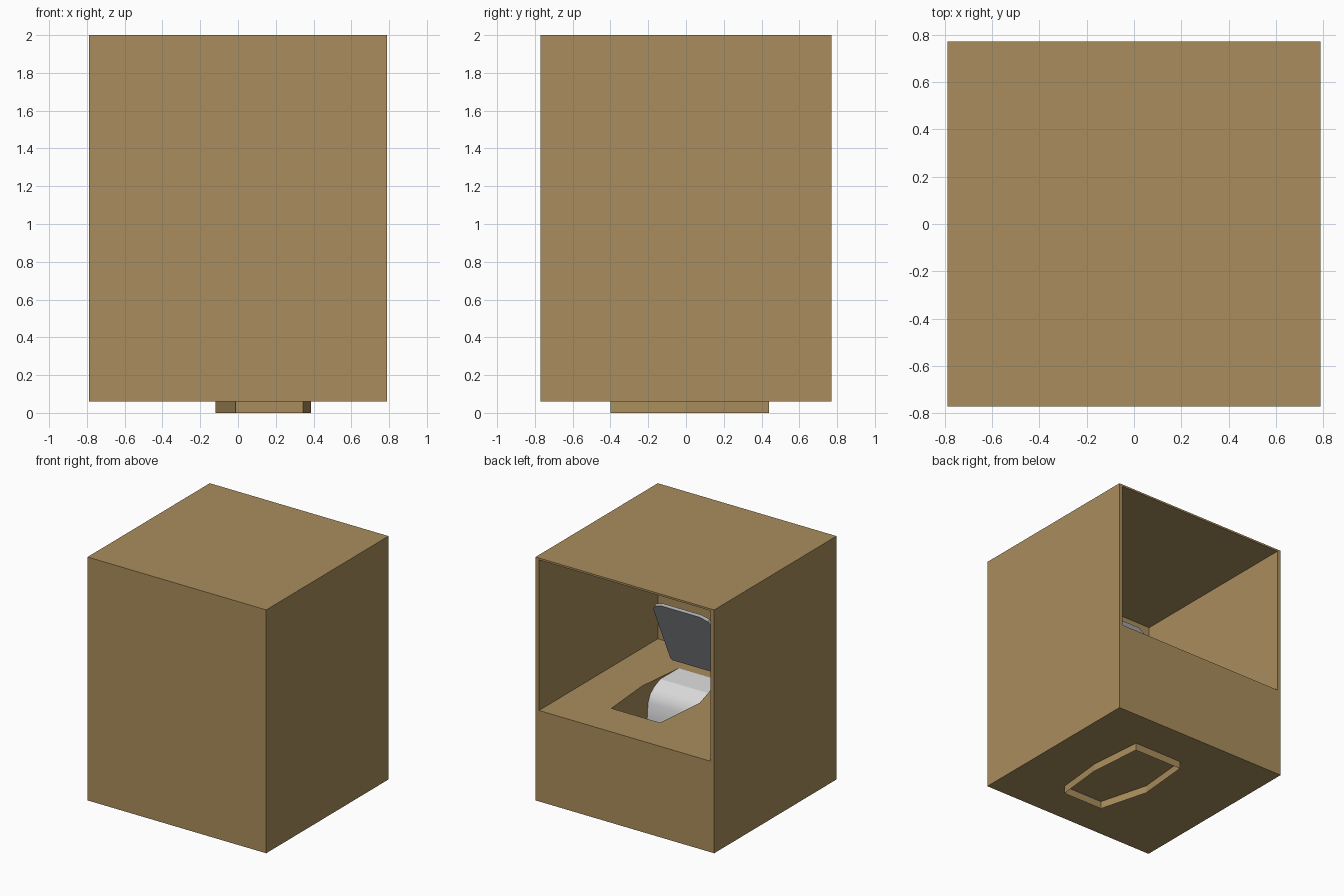
import bpy, bmesh
from math import radians
from mathutils import Vector

if "Cube" in bpy.data.objects:
    bpy.data.objects.remove(bpy.data.objects["Cube"], do_unlink=True)


def material(name, rgb):
    m = bpy.data.materials.new(name)
    m.use_nodes = True
    m.diffuse_color = (*rgb, 1)
    bsdf = next(n for n in m.node_tree.nodes if n.type == "BSDF_PRINCIPLED")
    bsdf.inputs["Base Color"].default_value = (*rgb, 1)
    return m


WOOD = material("tan wood", (0.40, 0.27, 0.11))
WHITE = material("white plastic", (0.69, 0.69, 0.69))
GREY = material("grey plastic", (0.39, 0.40, 0.42))


def finish(name, bm, mat):
    bmesh.ops.recalc_face_normals(bm, faces=bm.faces)
    mesh = bpy.data.meshes.new(name)
    bm.to_mesh(mesh)
    bm.free()
    mesh.materials.append(mat)
    obj = bpy.data.objects.new(name, mesh)
    bpy.context.collection.objects.link(obj)
    return obj


def prism(name, outline, offset, mat, caps=True):
    """Sweep a closed 3D outline along an offset."""
    bm = bmesh.new()
    a = [bm.verts.new(p) for p in outline]
    b = [bm.verts.new(Vector(p) + Vector(offset)) for p in outline]
    n = len(a)
    for i in range(n):
        j = (i + 1) % n
        bm.faces.new((a[i], a[j], b[j], b[i]))
    if caps:
        bm.faces.new(a)
        bm.faces.new(b)
    return finish(name, bm, mat)


def box(name, x, y0, y1, z0, z1, mat):
    base = [(-x, y0, z0), (x, y0, z0), (x, y1, z0), (-x, y1, z0)]
    return prism(name, base, (0, 0, z1 - z0), mat)


def carve(target, cutter):
    cutter.hide_render = True
    mod = target.modifiers.new("carve", "BOOLEAN")
    mod.operation = "DIFFERENCE"
    mod.solver = "EXACT"
    mod.object = cutter
    bpy.context.view_layer.objects.active = target
    bpy.ops.object.modifier_apply(modifier=mod.name)
    bpy.data.objects.remove(cutter, do_unlink=True)


BASE, FLOOR = 0.06, 0.785
# Well outline as rows of y, right edge and left edge
ROWS = [(-0.40, -0.012, 0.345), (0.0, -0.12, 0.387), (0.44, -0.08, 0.35)]
HEX = [(r[1], r[0]) for r in ROWS] + [(r[2], r[0]) for r in reversed(ROWS)]

# Cabin, open at the upper back, with a well sunk in the bench
cabin = box("cabin", 0.788, -0.77, 0.77, BASE, 2.0, WOOD)
carve(cabin, box("room_cutter", 0.757, -0.726, 0.9, FLOOR, 1.985, WOOD))
carve(cabin, prism("well_cutter", [(x, y, BASE + 0.02) for x, y in HEX],
                   (0, 0, 0.9), WOOD))

# Open collar below the cabin
prism("well_collar", [(x, y, 0) for x, y in HEX], (0, 0, BASE), WOOD, caps=False)

# Curved chute from the front rim down into the well
profile = [(-0.40, FLOOR), (-0.20, 0.77), (-0.13, 0.73), (-0.09, 0.69),
           (-0.065, 0.63), (-0.055, 0.5), (-0.06, 0.085)]
bm = bmesh.new()
prev = None
(ya, ra, la), (yb, rb, lb) = ROWS[0], ROWS[1]
for y, z in profile:
    t = (y - ya) / (yb - ya)
    row = [bm.verts.new((ra + (rb - ra) * t, y, z)),
           bm.verts.new((la + (lb - la) * t, y, z))]
    if prev:
        bm.faces.new((prev[0], prev[1], row[1], row[0]))
    prev = row
chute = finish("chute", bm, WHITE)
if sum(p.normal.z for p in chute.data.polygons) < 0:
    chute.data.flip_normals()
bpy.ops.object.select_all(action="DESELECT")
chute.select_set(True)
bpy.context.view_layer.objects.active = chute
bpy.ops.object.shade_smooth_by_angle(angle=radians(24))

# Raised lid, leaning over the well, with clipped corners
low, high = Vector((0.085, -0.32, 0.88)), Vector((0.085, -0.05, 1.44))
up = (high - low).normalized()
length = (high - low).length
half = [(0.26, 0.0), (0.272, 0.02), (0.26, length - 0.065),
        (0.235, length - 0.025), (0.17, length)]
shape = half + [(-w, h) for w, h in reversed(half)]
normal = Vector((1, 0, 0)).cross(up)
prism("lid", [low + Vector((w, 0, 0)) + up * h for w, h in shape],
      normal * 0.025, GREY)
